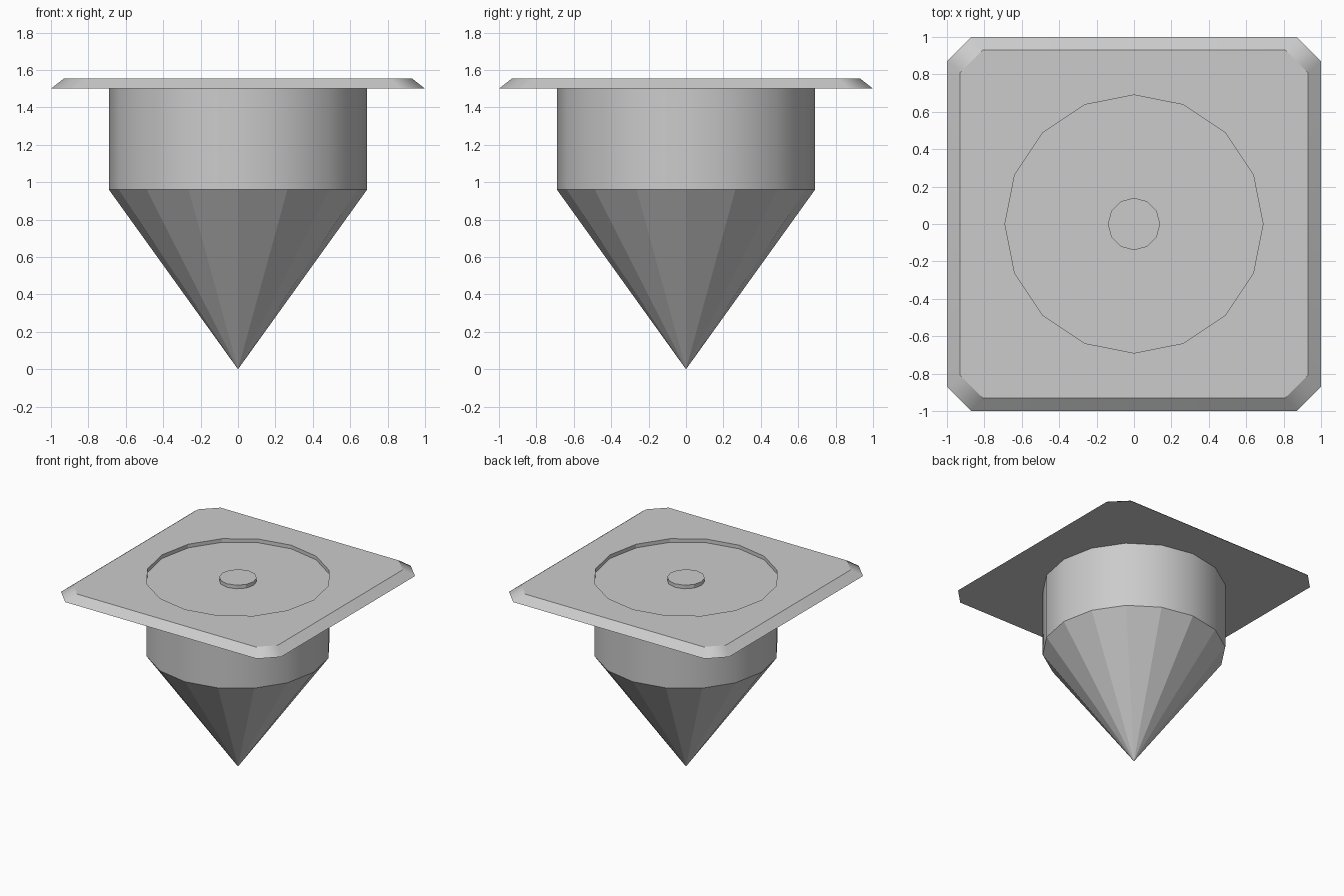
import bpy, bmesh, math

if "Cube" in bpy.data.objects:
    bpy.data.objects.remove(bpy.data.objects["Cube"])

R, SIDES = 0.69, 16          # body radius and side count
Z_SHOULDER, Z_UNDER, Z_FLOOR, Z_TOP = 0.96, 1.5, 1.525, 1.555


def ring(bm, r, z, n=SIDES):
    return [bm.verts.new((r * math.cos(2 * math.pi * i / n),
                          r * math.sin(2 * math.pi * i / n), z)) for i in range(n)]


def clipped_square(bm, half, cut, z):
    pts = [(half, -cut), (half, cut), (cut, half), (-cut, half),
           (-half, cut), (-half, -cut), (-cut, -half), (cut, -half)]
    return [bm.verts.new((x, y, z)) for x, y in pts]


def strip(bm, lower, upper, smooth=False):
    n = len(lower)
    for i in range(n):
        j = (i + 1) % n
        bm.faces.new((lower[i], lower[j], upper[j], upper[i])).smooth = smooth


def fill_between(bm, outer, inner):
    edges = []
    for loop in (outer, inner):
        for i, v in enumerate(loop):
            w = loop[(i + 1) % len(loop)]
            edges.append(bm.edges.get((v, w)) or bm.edges.new((v, w)))
    bmesh.ops.triangle_fill(bm, use_beauty=True, use_dissolve=False, edges=edges)


def mark_sharp(bm, loop):
    for i, v in enumerate(loop):
        bm.edges.get((v, loop[(i + 1) % len(loop)])).smooth = False


def finish(bm, name):
    bmesh.ops.recalc_face_normals(bm, faces=bm.faces)
    mesh = bpy.data.meshes.new(name)
    bm.to_mesh(mesh)
    bm.free()
    obj = bpy.data.objects.new(name, mesh)
    bpy.context.collection.objects.link(obj)
    return obj


# Square plate with clipped corners, sloped rim, underside and shallow round recess
bm = bmesh.new()
base = clipped_square(bm, 1.0, 0.87, Z_UNDER)
top = clipped_square(bm, 0.93, 0.81, Z_TOP)
neck = ring(bm, R, Z_UNDER)
floor = ring(bm, R, Z_FLOOR)
lip = ring(bm, R, Z_TOP)
shoulder = ring(bm, R, Z_SHOULDER)
tip = bm.verts.new((0, 0, 0))
strip(bm, base, top, True)
strip(bm, floor, lip)
fill_between(bm, top, lip)
fill_between(bm, base, neck)
bm.faces.new(floor)

# Round drum under the plate and the faceted point below it
strip(bm, shoulder, neck, True)
for i in range(SIDES):
    bm.faces.new((tip, shoulder[(i + 1) % SIDES], shoulder[i]))
for loop in (base, top, shoulder, neck):
    mark_sharp(bm, loop)
# Stitch the drum top to the recess floor inside the plate
strip(bm, neck, floor)
bmesh.ops.delete(bm, geom=[f for f in bm.faces if all(v in neck or v in floor for v in f.verts)
                           and len(f.verts) == 4], context='FACES_ONLY')
body = finish(bm, "plate_and_spike")
weighted = body.modifiers.new("weighted_normals", 'WEIGHTED_NORMAL')
weighted.keep_sharp = True

# Small raised disc in the centre of the recess
bm = bmesh.new()
low, high = ring(bm, 0.14, Z_FLOOR, 12), ring(bm, 0.14, Z_TOP, 12)
strip(bm, low, high)
bm.faces.new(high)
finish(bm, "centre_button")
